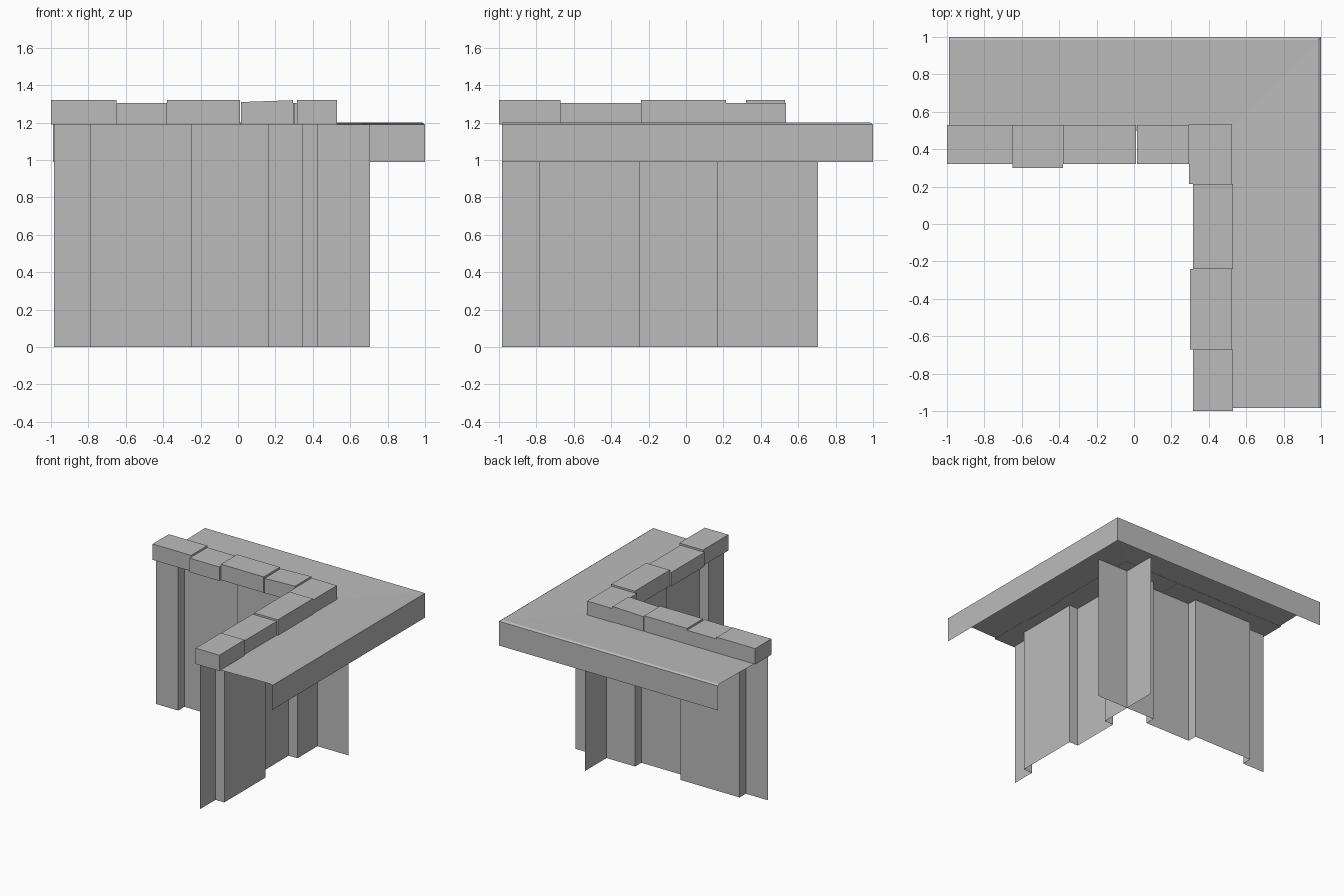
import bpy
from mathutils import Vector

cube = bpy.data.objects.get("Cube")
if cube:
    bpy.data.objects.remove(cube, do_unlink=True)

grey = bpy.data.materials.new("concrete_grey")
grey.use_nodes = True
colour = (0.5, 0.5, 0.5, 1)
grey.diffuse_color = colour
grey.node_tree.nodes["Principled BSDF"].inputs["Base Color"].default_value = colour


def add_mesh(name, verts, faces):
    mesh = bpy.data.meshes.new(name)
    mesh.from_pydata(verts, [], faces)
    mesh.materials.append(grey)
    obj = bpy.data.objects.new(name, mesh)
    bpy.context.collection.objects.link(obj)
    return obj


def sheet(name, path, bottom, top):
    """Thin vertical sheet standing on a plan path."""
    n = len(path)
    verts = [(x, y, z) for z in (bottom, top) for x, y in path]
    faces = [(i, i + 1, n + i + 1, n + i) for i in range(n - 1)]
    return add_mesh(name, verts, faces)


def stone(name, x0, x1, y0, y1, top, top_left=None):
    """Coping block, optionally lower on its -x side."""
    left = top if top_left is None else top_left
    plan = [(x0, y0), (x1, y0), (x1, y1), (x0, y1)]
    verts = [(x, y, 1.19) for x, y in plan]
    verts += [(x, y, left if x == x0 else top) for x, y in plan]
    sides = [(i, (i + 1) % 4, (i + 1) % 4 + 4, i + 4) for i in range(4)]
    return add_mesh(name, verts, [(3, 2, 1, 0), (4, 5, 6, 7)] + sides)


# Corrugated walls: the same stepped path, mirrored across the diagonal
near, far, fin_end = 0.345, 0.425, 0.705
path = [(-0.985, near), (-0.785, near), (-0.785, far), (-0.248, far),
        (-0.248, near), (0.165, near), (0.165, far), (fin_end, far)]
sheet("back_wall", path, 0, 1.19)
sheet("side_wall", [(y, x) for x, y in reversed(path)], 0, 1.19)

# Cap: an open profile (offset, height) swept around the corner
profile = [(0.5, 1.191), (0.985, 1.2), (1.0, 1.19), (1.0, 0.99)]
verts = []
for d, z in profile:
    verts += [(d, -0.985, z), (d, d, z), (-0.99, d, z)]
faces = []
for r in range(len(profile) - 1):
    for c in range(2):
        a = 3 * r + c
        faces.append((a, a + 3, a + 4, a + 1))
cap = add_mesh("cap_slab", verts, faces)
# Round off the back edge only
for face in cap.data.polygons:
    face.use_smooth = face.normal.y > 0.1 and face.normal.z > 0.1

# Coping stones along the inner edge
stone("back_stone_1", -1.0, -0.65, 0.32, 0.53, 1.32)
stone("back_stone_2", -0.65, -0.38, 0.30, 0.53, 1.305)
stone("back_stone_3", -0.38, 0.01, 0.32, 0.53, 1.32)
stone("back_stone_4", 0.017, 0.295, 0.32, 0.53, 1.32, 1.31)
stone("corner_stone", 0.295, 0.525, 0.215, 0.535, 1.305)
stone("side_stone_1", 0.315, 0.53, -0.24, 0.215, 1.32)
stone("side_stone_2", 0.30, 0.52, -0.67, -0.24, 1.305)
stone("side_stone_3", 0.315, 0.53, -1.0, -0.67, 1.32)
